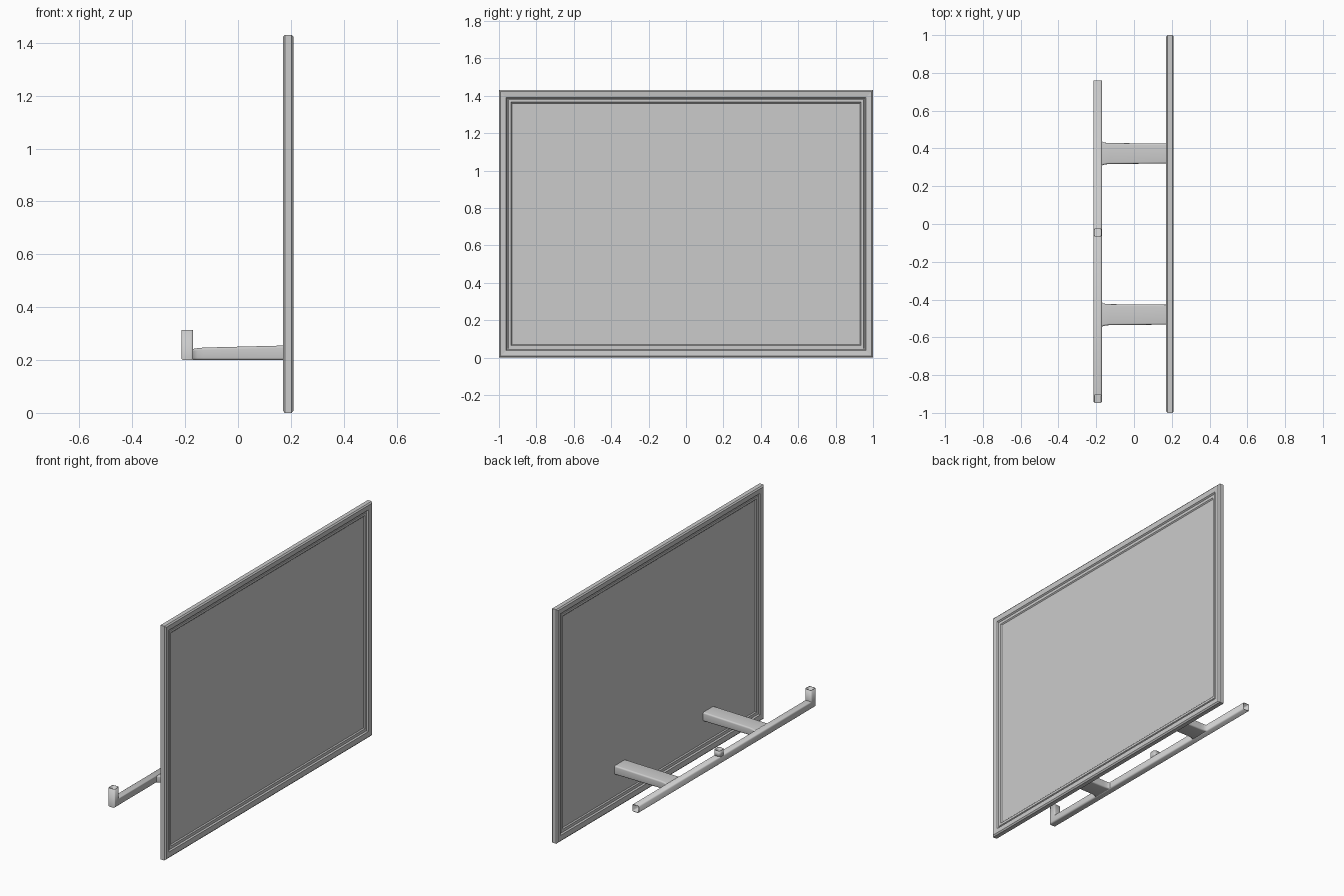
import bpy, bmesh, math
from mathutils import Vector

if "Cube" in bpy.data.objects:
    bpy.data.objects.remove(bpy.data.objects["Cube"])


def skin(name, rings, caps=True, smooth=True, wall=0.0):
    """Bridge a list of equal-length point rings into one object."""
    bm = bmesh.new()
    loops = [[bm.verts.new(p) for p in ring] for ring in rings]
    n = len(loops[0])
    for a, b in zip(loops, loops[1:]):
        for i in range(n):
            j = (i + 1) % n
            bm.faces.new((a[i], a[j], b[j], b[i]))
    if caps:
        bm.faces.new(loops[0])
        bm.faces.new(loops[-1])
    bmesh.ops.recalc_face_normals(bm, faces=bm.faces[:])
    mesh = bpy.data.meshes.new(name)
    bm.to_mesh(mesh)
    bm.free()
    ob = bpy.data.objects.new(name, mesh)
    bpy.context.collection.objects.link(ob)
    if wall:
        mod = ob.modifiers.new("wall", 'SOLIDIFY')
        mod.thickness = wall
        mod.offset = -1
    if smooth:
        bpy.ops.object.select_all(action='DESELECT')
        ob.select_set(True)
        bpy.context.view_layer.objects.active = ob
        bpy.ops.object.shade_smooth_by_angle(angle=math.radians(40))
    return ob


def rounded(w, h, r, seg=4):
    """Rounded rectangle outline centred on the origin."""
    pts = []
    for k, (sx, sy) in enumerate(((1, 1), (-1, 1), (-1, -1), (1, -1))):
        for s in range(seg + 1):
            a = (k + s / seg) * math.pi / 2
            pts.append((sx * (w / 2 - r) + r * math.cos(a),
                        sy * (h / 2 - r) + r * math.sin(a)))
    return pts


# Framed panel: stepped moulding profile (inset, half thickness), both faces alike
PX, H = 0.19, 1.43
side = [(0.07, 0.006), (0.064, 0.012), (0.05, 0.012), (0.048, 0.009),
        (0.044, 0.009), (0.038, 0.017), (0.008, 0.02), (0.0, 0.013)]
profile = side + [(i, -d) for i, d in reversed(side)]
rings = []
for i, d in profile:
    y, lo, hi = 1 - i, i, H - i
    rings.append([(PX + d, -y, lo), (PX + d, y, lo), (PX + d, y, hi), (PX + d, -y, hi)])
skin("framed_panel", rings, smooth=False)

# Open rail tube, mitred at one end and turned upward
BX, BZ, YE, W = -0.192, 0.222, -0.925, 0.045
sec = rounded(W, W, 0.009)
rail = [[(BX + u, 0.76, BZ + v) for u, v in sec],
        [(BX + u, YE + v, BZ + v) for u, v in sec],
        [(BX + u, YE + v, 0.313) for u, v in sec]]
skin("rail", rail, caps=False, wall=0.003)

# Short open peg at the middle of the rail
peg = rounded(0.042, 0.048, 0.014)
skin("middle_peg", [[(BX + u, -0.045 + v, z) for u, v in peg] for z in (0.235, 0.278)],
     caps=False, wall=0.003)

# Two support arms, flared where they meet the rail
for label, yc in (("left", -0.48), ("right", 0.373)):
    arm = []
    for x, w, h in ((0.186, 0.105, 0.055), (-0.13, 0.111, 0.047), (-0.153, 0.115, 0.045),
                    (-0.165, 0.122, 0.043), (-0.172, 0.134, 0.04)):
        arm.append([(x, yc + u, 0.2 + h / 2 + v) for u, v in rounded(w, h, 0.009)])
    skin(label + "_support_arm", arm)
